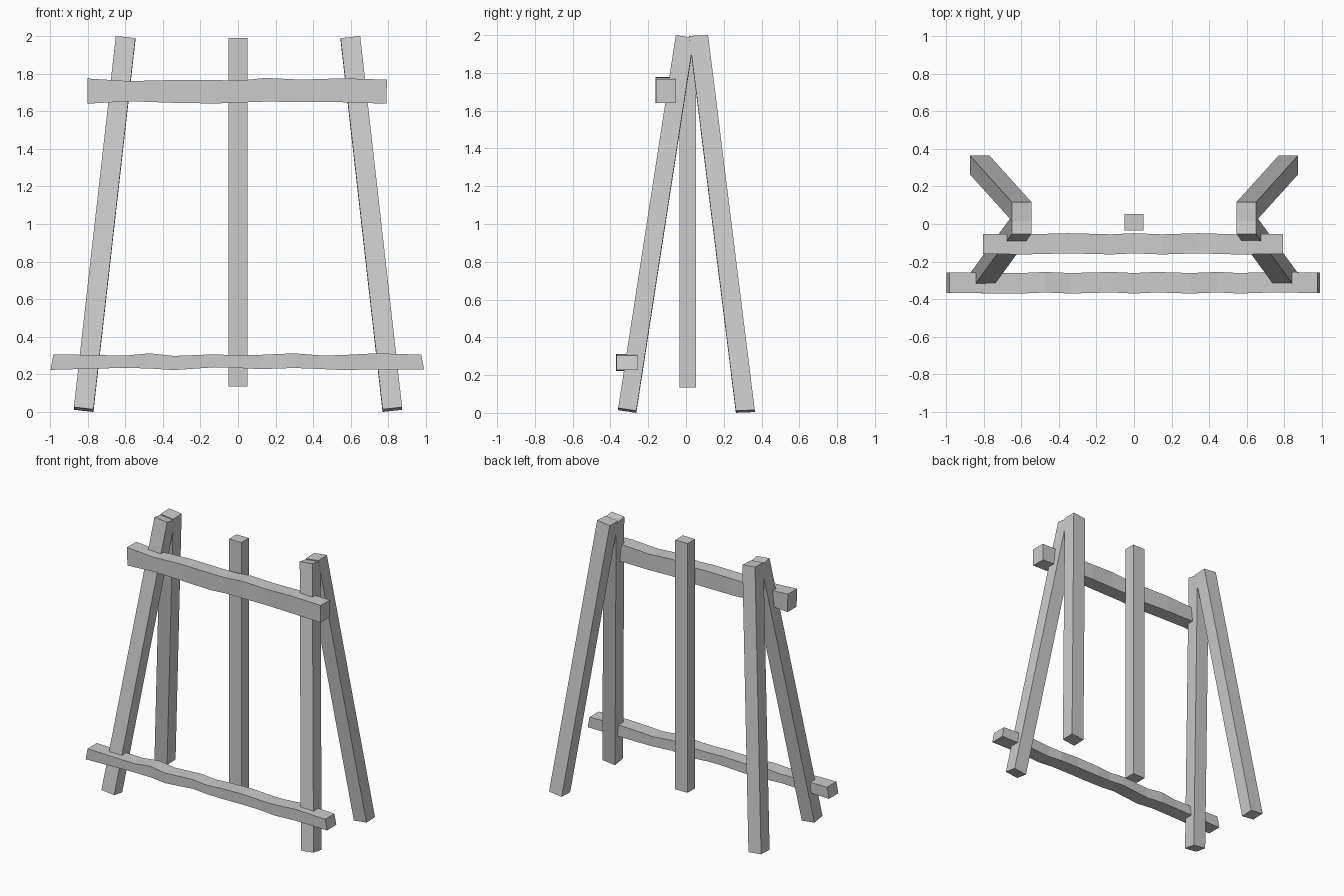
import bpy, bmesh
from mathutils import Vector

cube = bpy.data.objects.get("Cube")
if cube:
    bpy.data.objects.remove(cube, do_unlink=True)

mat = bpy.data.materials.new("plain_grey")
mat.use_nodes = True
grey = (0.6, 0.6, 0.6, 1)
mat.diffuse_color = grey
mat.node_tree.nodes["Principled BSDF"].inputs["Base Color"].default_value = grey


def loft(name, rings):
    """Closed beam through a list of four-cornered rings."""
    bm = bmesh.new()
    loops = [[bm.verts.new(p) for p in ring] for ring in rings]
    for a, b in zip(loops, loops[1:]):
        for i in range(4):
            j = (i + 1) % 4
            bm.faces.new((a[i], a[j], b[j], b[i]))
    bm.faces.new(loops[0])
    bm.faces.new(loops[-1])
    bmesh.ops.recalc_face_normals(bm, faces=bm.faces)
    mesh = bpy.data.meshes.new(name)
    bm.to_mesh(mesh)
    bm.free()
    mesh.materials.append(mat)
    obj = bpy.data.objects.new(name, mesh)
    bpy.context.collection.objects.link(obj)
    return obj


CORNERS = ((-1, -1), (1, -1), (1, 1), (-1, 1))


def post(name, bottom, top, hx, hy, kx=0, ky=0):
    """Straight beam whose end caps slope by kx and ky."""
    rings = [[Vector(c) + Vector((sx * hx, sy * hy, -kx * sx * hx - ky * sy * hy))
              for sx, sy in CORNERS] for c in (bottom, top)]
    return loft(name, rings)


# Splayed pairs of legs, meeting at the top
for side, s in (("left", 1), ("right", -1)):
    post(side + "_front_leg", (s * 0.821, -0.311, 0.013), (s * 0.598, -0.006, 1.987),
         0.052, 0.048, -s * 0.11, 0.15)
    post(side + "_back_leg", (s * 0.821, 0.314, 0.008), (s * 0.598, 0.067, 1.992),
         0.052, 0.05, -s * 0.11, -0.04)

# Upright post in the middle
post("middle_post", (0, 0.01, 0.135), (0, 0.01, 1.99), 0.051, 0.044)


def rail(name, y0, y1, profile, lean):
    """Rough hewn crossbar from (x, bottom, top) stations with slanted ends."""
    rings = []
    for i, (x, lo, hi) in enumerate(profile):
        end = lean if i == len(profile) - 1 else -lean if i == 0 else 0
        w = 0 if end else 0.003 * (-1) ** i
        rings.append([(x, y0 + w, lo), (x, y1 + w, lo),
                      (x - end, y1 + w, hi), (x - end, y0 + w, hi)])
    return loft(name, rings)


# Crossbars on the front legs
rail("upper_rail", -0.159, -0.052, [
    (-0.80, 1.64, 1.774), (-0.58, 1.653, 1.76), (-0.35, 1.645, 1.766),
    (-0.12, 1.641, 1.766), (0.0, 1.646, 1.762), (0.15, 1.651, 1.777),
    (0.34, 1.649, 1.768), (0.55, 1.648, 1.775), (0.79, 1.64, 1.768)], -0.002)
rail("lower_rail", -0.367, -0.258, [
    (-0.997, 0.224, 0.307), (-0.6, 0.235, 0.3), (-0.47, 0.231, 0.312),
    (-0.34, 0.223, 0.298), (-0.12, 0.238, 0.307), (0.0, 0.234, 0.3),
    (0.12, 0.228, 0.304), (0.3, 0.234, 0.312), (0.45, 0.228, 0.3),
    (0.56, 0.223, 0.303), (0.73, 0.227, 0.312), (0.99, 0.226, 0.305)], 0.015)
